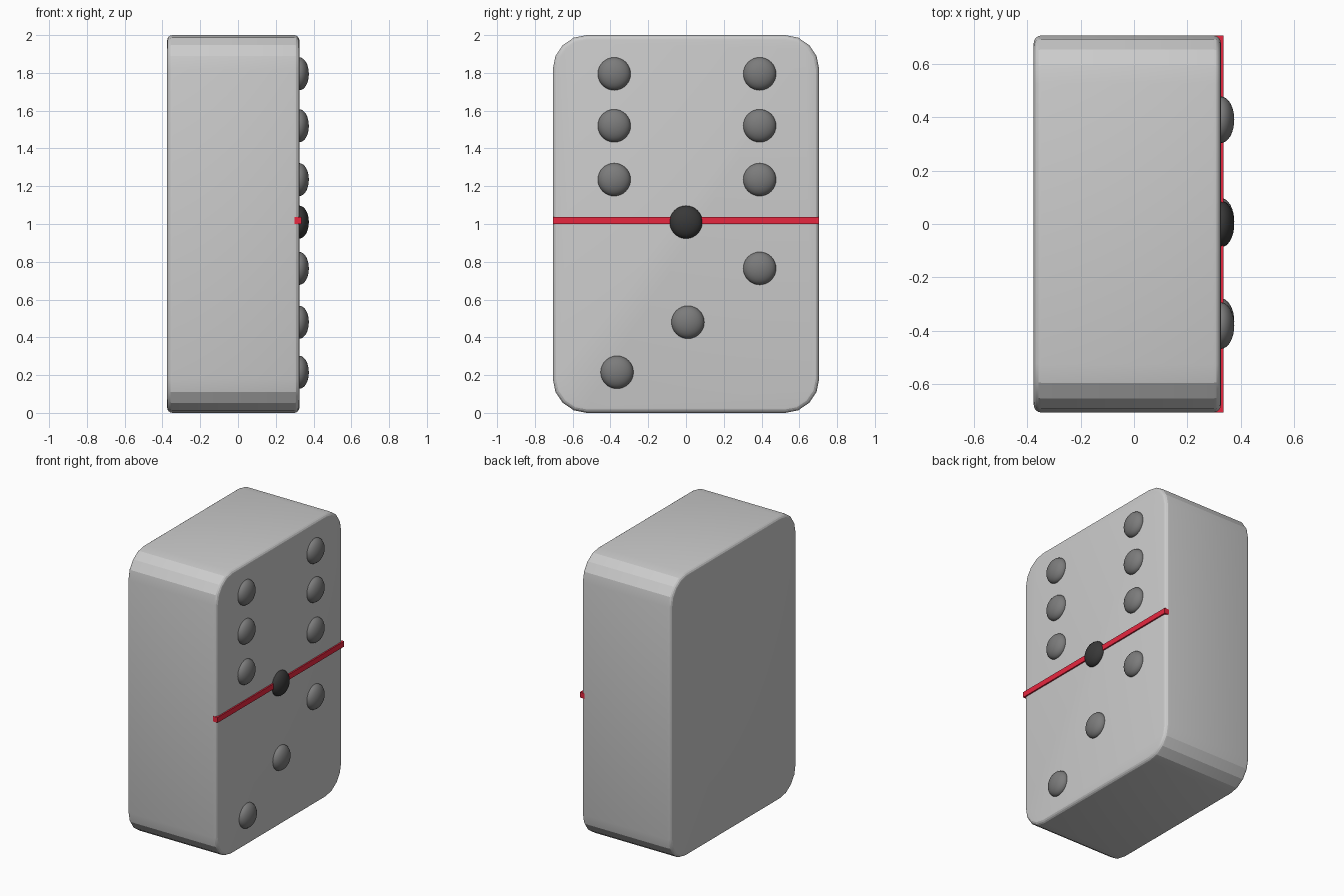
import bpy, bmesh, math
from mathutils import Matrix

if "Cube" in bpy.data.objects:
    bpy.data.objects.remove(bpy.data.objects["Cube"])

BACK, FACE = -0.375, 0.325      # body extent along x
HALF_W, HEIGHT = 0.705, 2.0


def material(name, rgb):
    m = bpy.data.materials.new(name)
    m.diffuse_color = (*rgb, 1)
    m.use_nodes = True
    m.node_tree.nodes["Principled BSDF"].inputs["Base Color"].default_value = m.diffuse_color
    return m


def add_object(name, bm, mat=None, smooth=None):
    mesh = bpy.data.meshes.new(name)
    bmesh.ops.recalc_face_normals(bm, faces=bm.faces[:])
    bm.to_mesh(mesh)
    bm.free()
    ob = bpy.data.objects.new(name, mesh)
    bpy.context.collection.objects.link(ob)
    if mat:
        mesh.materials.append(mat)
    if smooth is not None:
        bpy.ops.object.select_all(action='DESELECT')
        bpy.context.view_layer.objects.active = ob
        ob.select_set(True)
        bpy.ops.object.shade_smooth_by_angle(angle=math.radians(smooth))
    return ob


def box(x0, x1, y0, y1, z0, z1):
    bm = bmesh.new()
    size = Matrix.Diagonal((x1 - x0, y1 - y0, z1 - z0, 1))
    centre = Matrix.Translation(((x0 + x1) / 2, (y0 + y1) / 2, (z0 + z1) / 2))
    bmesh.ops.create_cube(bm, size=1, matrix=centre @ size)
    return bm


# Tile body: faceted large corners, then a small soft rim on both faces
bm = box(BACK, FACE, -HALF_W, HALF_W, 0, HEIGHT)
corners = [e for e in bm.edges if abs(e.verts[0].co.x - e.verts[1].co.x) > 0.1]
bmesh.ops.bevel(bm, geom=corners, offset=0.18, segments=4, profile=0.5, affect='EDGES')
rim = [e for e in bm.edges if abs(e.verts[0].co.x - e.verts[1].co.x) < 1e-4]
bmesh.ops.bevel(bm, geom=rim, offset=0.028, segments=4, profile=0.5, affect='EDGES')
add_object("tile_body", bm, smooth=22)

# Red divider bar across the face
red = material("red", (0.8, 0.02, 0.05))
add_object("divider_bar", box(0.30, 0.335, -HALF_W, HALF_W, 1.0, 1.038), red)


# Domed pips: flattened spheres with their poles along x
def pip(name, y, z, mat):
    bm = bmesh.new()
    place = (Matrix.Translation((FACE, y, z)) @ Matrix.Diagonal((0.05, 0.087, 0.087, 1))
             @ Matrix.Rotation(math.pi / 2, 4, 'Y'))
    bmesh.ops.create_uvsphere(bm, u_segments=32, v_segments=16, radius=1, matrix=place)
    add_object(name, bm, mat, smooth=40)


dark = material("dark_grey", (0.2, 0.2, 0.2))
black = material("black", (0.04, 0.04, 0.04))
spots = [(y, z) for z in (1.795, 1.52, 1.235) for y in (-0.38, 0.39)]
spots += [(0.39, 0.765), (0.01, 0.48), (-0.365, 0.215)]
for i, (y, z) in enumerate(spots):
    pip(f"pip_{i + 1}", y, z, dark)
pip("centre_stud", 0, 1.01, black)
